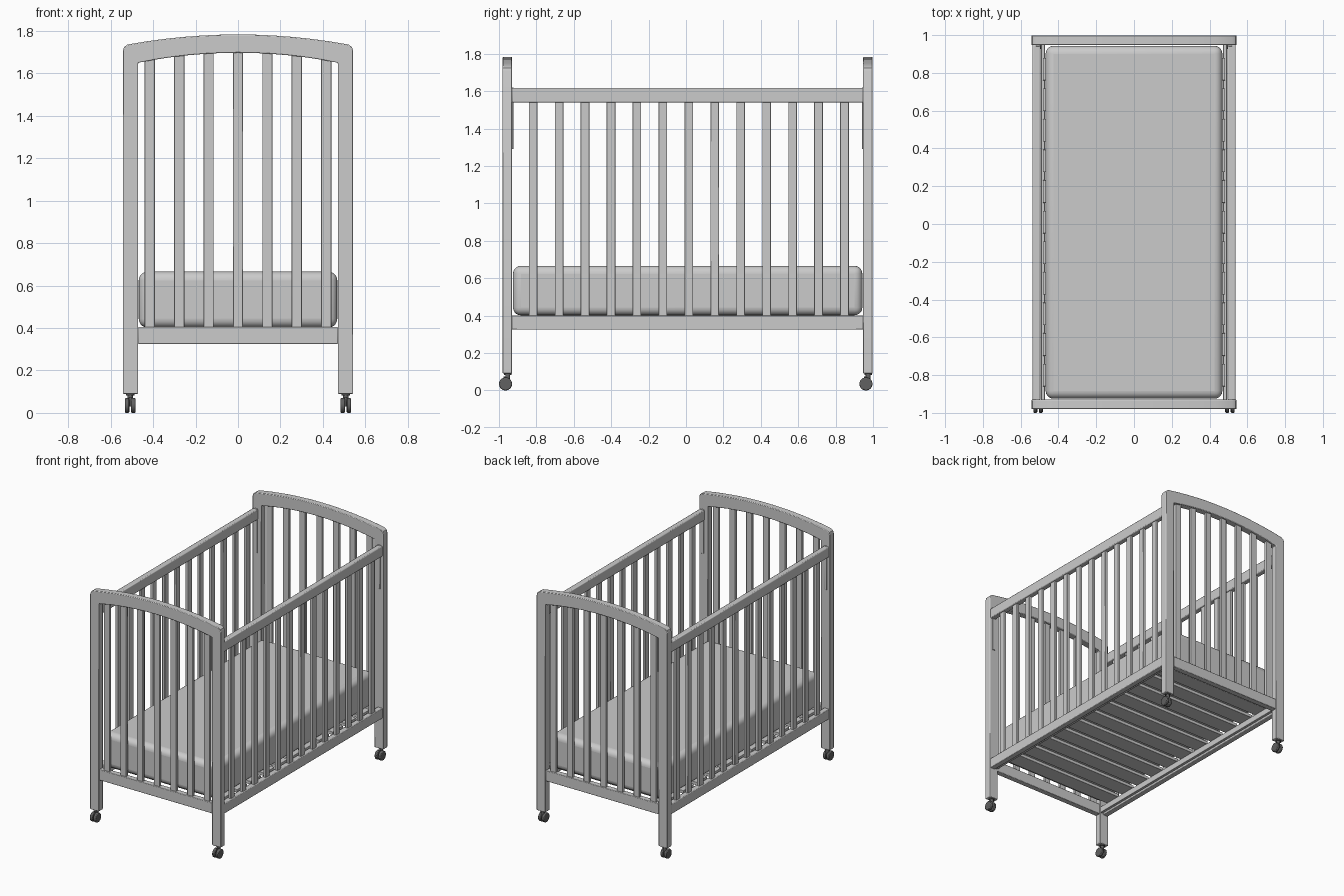
import bpy, bmesh, math
from mathutils import Matrix, Vector

if "Cube" in bpy.data.objects:
    bpy.data.objects.remove(bpy.data.objects["Cube"])

dark = bpy.data.materials.new("caster_dark")
dark.diffuse_color = (0.12, 0.12, 0.12, 1)
dark.use_nodes = True
dark.node_tree.nodes["Principled BSDF"].inputs["Base Color"].default_value = dark.diffuse_color


def finish(bm, name, bevel=0.0, segments=2, mat=None):
    bmesh.ops.recalc_face_normals(bm, faces=bm.faces)
    me = bpy.data.meshes.new(name)
    bm.to_mesh(me)
    bm.free()
    ob = bpy.data.objects.new(name, me)
    bpy.context.collection.objects.link(ob)
    if mat:
        me.materials.append(mat)
    if bevel:
        m = ob.modifiers.new("bevel", 'BEVEL')
        m.width, m.segments = bevel, segments
        m.limit_method, m.angle_limit = 'ANGLE', math.radians(40)
    bpy.context.view_layer.objects.active = ob
    ob.select_set(True)
    bpy.ops.object.shade_smooth_by_angle(angle=math.radians(35))
    ob.select_set(False)
    return ob


def add_box(bm, x0, x1, y0, y1, z0, z1):
    m = Matrix.Translation(((x0 + x1) / 2, (y0 + y1) / 2, (z0 + z1) / 2))
    bmesh.ops.create_cube(bm, size=1, matrix=m @ Matrix.Diagonal((x1 - x0, y1 - y0, z1 - z0, 1)))


def boxes(name, items, bevel=0.0, segments=2, mat=None):
    bm = bmesh.new()
    for it in items:
        add_box(bm, *it)
    return finish(bm, name, bevel, segments, mat)


def inner_arch(x):
    return 1.697 - 0.047 * (x / 0.47) ** 2


# Arched end frames: legs and top in one profile, with lower rail and bars
def end_frame(name, y0, y1):
    n = 12
    pts = [(-0.543, 0.09), (-0.543, 1.705), (-0.537, 1.724)]
    for i in range(n + 1):
        x = -0.52 + 1.04 * i / n
        pts.append((x, 1.783 - 0.047 * (x / 0.52) ** 2))
    pts += [(0.537, 1.724), (0.543, 1.705), (0.543, 0.09), (0.47, 0.09)]
    for i in range(n + 1):
        x = 0.47 - 0.94 * i / n
        pts.append((x, inner_arch(x)))
    pts.append((-0.47, 0.09))
    bm = bmesh.new()
    face = bm.faces.new([bm.verts.new((x, y0, z)) for x, z in pts])
    ext = bmesh.ops.extrude_face_region(bm, geom=[face])
    bmesh.ops.translate(bm, vec=Vector((0, y1 - y0, 0)),
                        verts=[v for v in ext["geom"] if isinstance(v, bmesh.types.BMVert)])
    finish(bm, name + "_arch_and_legs", 0.004)
    boxes(name + "_lower_rail", [(-0.471, 0.471, y0 + 0.004, y1 - 0.004, 0.325, 0.405)], 0.004)
    yc = (y0 + y1) / 2
    boxes(name + "_bars", [(x - 0.024, x + 0.024, yc - 0.011, yc + 0.011, 0.40, inner_arch(x) + 0.012)
                           for x in (0.1385 * i for i in range(-3, 4))], 0.003)


end_frame("front_end", -0.98, -0.93)
end_frame("back_end", 0.947, 0.998)

# Long sides: rails, bars, slat ledge and guide strips
for s, side in ((-1, "left"), (1, "right")):
    def bx(a, b, *r):
        return (min(s * a, s * b), max(s * a, s * b), *r)
    boxes(side + "_top_rail", [bx(0.496, 0.538, -0.932, 0.949, 1.54, 1.617)], 0.006)
    boxes(side + "_bottom_rail", [bx(0.497, 0.538, -0.932, 0.949, 0.325, 0.40)], 0.004)
    boxes(side + "_bars", [bx(0.506, 0.528, y - 0.023, y + 0.023, 0.395, 1.545)
                           for y in (0.015 + 0.1387 * i for i in range(-6, 7))], 0.003)
    boxes(side + "_slat_ledge", [bx(0.472, 0.492, -0.932, 0.949, 0.335, 0.38)], 0.002)
    boxes(side + "_guide_strips", [bx(0.50, 0.52, -0.932, -0.923, 1.29, 1.62),
                                   bx(0.50, 0.52, 0.94, 0.949, 1.29, 1.62)], 0.002)

# Mattress base slats running across
boxes("base_slats", [(-0.482, 0.482, y - 0.06, y + 0.06, 0.379, 0.402)
                     for y in (0.01 + 0.162 * i for i in range(-5, 6))], 0.002)

# Mattress
boxes("mattress", [(-0.468, 0.468, -0.925, 0.943, 0.402, 0.666)], 0.042, 5)

# Twin-wheel casters, trailing towards -y
for sx in (-1, 1):
    for name, y in (("front", -0.955), ("back", 0.972)):
        x = sx * 0.508
        label = f"{name}_{'left' if sx < 0 else 'right'}_caster"
        bm = bmesh.new()
        for dx in (-0.0145, 0.0145):
            bmesh.ops.create_cone(bm, cap_ends=True, segments=28, radius1=0.035, radius2=0.035, depth=0.021,
                                  matrix=Matrix.Translation((x + dx, y - 0.01, 0.035)) @ Matrix.Rotation(math.pi / 2, 4, 'Y'))
        finish(bm, label + "_wheels", 0.005, 2, dark)
        bm = bmesh.new()
        add_box(bm, x - 0.006, x + 0.006, y - 0.02, y + 0.012, 0.03, 0.075)
        bmesh.ops.create_cone(bm, cap_ends=True, segments=20, radius1=0.013, radius2=0.013, depth=0.05,
                              matrix=Matrix.Translation((x, y + 0.002, 0.07)))
        bmesh.ops.create_cone(bm, cap_ends=True, segments=20, radius1=0.02, radius2=0.02, depth=0.008,
                              matrix=Matrix.Translation((x, y + 0.002, 0.087)))
        finish(bm, label + "_stem", 0, 1, dark)
